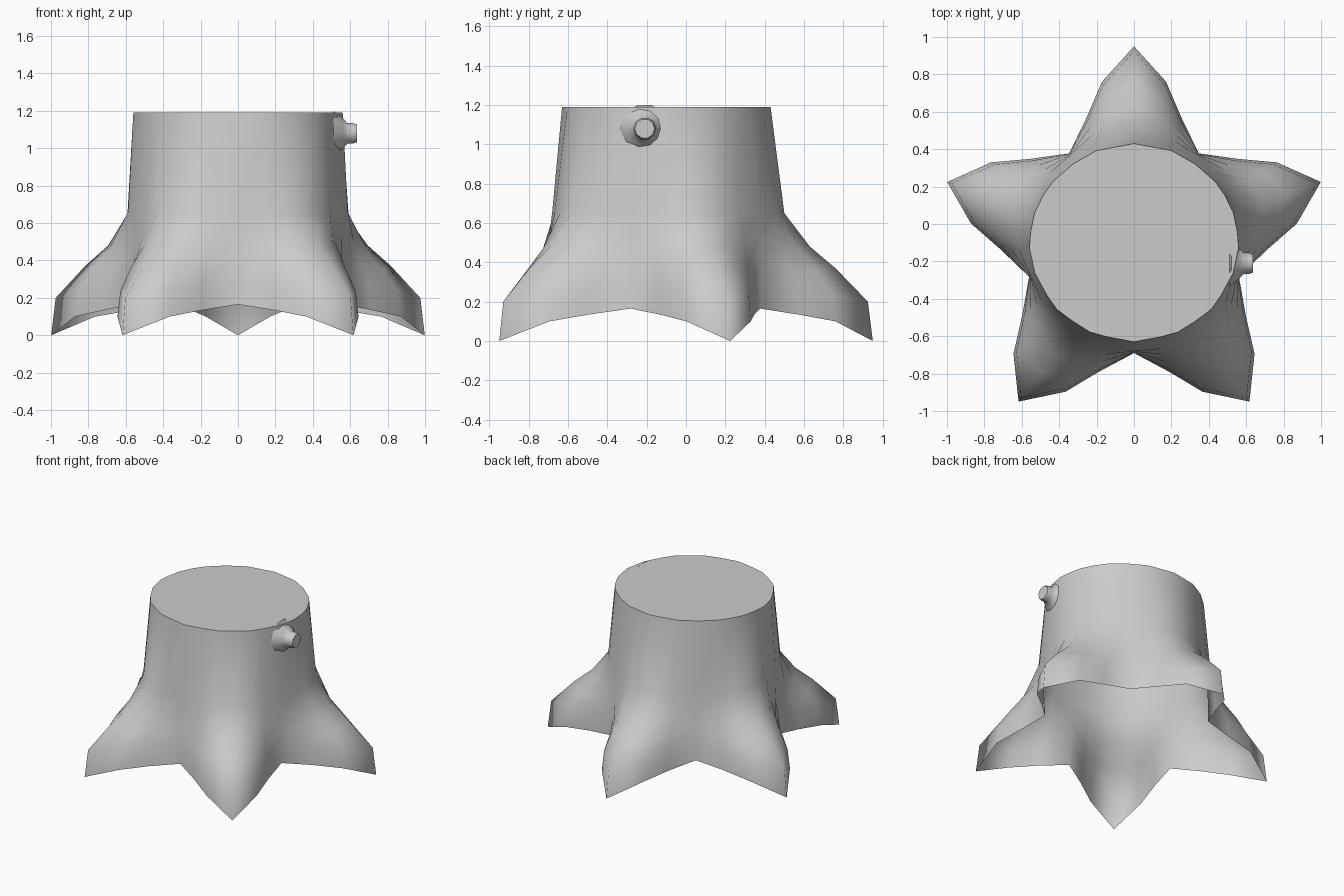
import bpy, bmesh, math

if "Cube" in bpy.data.objects:
    bpy.data.objects.remove(bpy.data.objects["Cube"], do_unlink=True)

CENTRE_Y = -0.1
HEIGHT = 1.19

bark = bpy.data.materials.new("grey_wood")
bark.use_nodes = True
COLOUR = (0.6, 0.6, 0.6, 1)
bark.diffuse_color = COLOUR
bark.node_tree.nodes["Principled BSDF"].inputs["Base Color"].default_value = COLOUR


def finish(bm, name):
    bmesh.ops.recalc_face_normals(bm, faces=bm.faces)
    mesh = bpy.data.meshes.new(name)
    bm.to_mesh(mesh)
    bm.free()
    mesh.materials.append(bark)
    obj = bpy.data.objects.new(name, mesh)
    bpy.context.collection.objects.link(obj)
    return obj


def loft(bm, rings):
    """Smooth walls between rings, flat cap on the last one."""
    loops = [[bm.verts.new(p) for p in ring] for ring in rings]
    n = len(loops[0])
    for a, b in zip(loops, loops[1:]):
        for i in range(n):
            j = (i + 1) % n
            bm.faces.new((a[i], a[j], b[j], b[i])).smooth = True
    bm.faces.new(loops[-1]).smooth = False


def rim_point(angle):
    """Point on the sixteen-sided, slightly oval top rim."""
    step = math.pi / 8
    r = math.cos(step / 2) / math.cos(angle % step - step / 2)
    return 0.565 * r * math.cos(angle), 0.53 * r * math.sin(angle)


# Half a root: angle from its ridge, then (radius, height) from the ground up
ridge = (0, [(1.05, 0), (1.025, .2), (.86, .37), (.73, .48), (.6, .65)])
shoulder = (11.3, [(.877, .1), (.855, .24), (.78, .36), (.69, .47), (.595, .65)])
flank = (20.8, [(.715, .135), (.7, .27), (.66, .38), (.62, .5), (.588, .66)])
valley = (36, [(.59, .165), (.588, .3), (.585, .42), (.582, .53), (.58, .66)])

columns = []
for root in range(5):
    middle = 90 + 72 * root
    for side, half in ((-1, (flank, shoulder)), (1, (ridge, shoulder, flank, valley))):
        for offset, profile in half:
            columns.append((math.radians(middle + side * offset), profile))

# Trunk with five spreading roots, open underneath
rings = []
for level in range(5):
    rings.append([(p[level][0] * math.cos(a), p[level][0] * math.sin(a) + CENTRE_Y, p[level][1])
                  for a, p in columns])
rings.append([(rim_point(a)[0], rim_point(a)[1] + CENTRE_Y, HEIGHT) for a, p in columns])
bm = bmesh.new()
loft(bm, rings)
finish(bm, "stump_trunk_and_roots")

# Small cut branch with a flared base
bm = bmesh.new()
SIDES = 10
branch = [(.51, .125), (.56, .085), (.585, .058), (.61, .058), (.637, .05)]
loft(bm, [[(x, -0.21 + r * math.cos(math.tau * i / SIDES), 1.08 + r * math.sin(math.tau * i / SIDES))
           for i in range(SIDES)] for x, r in branch])
finish(bm, "branch_stub")
